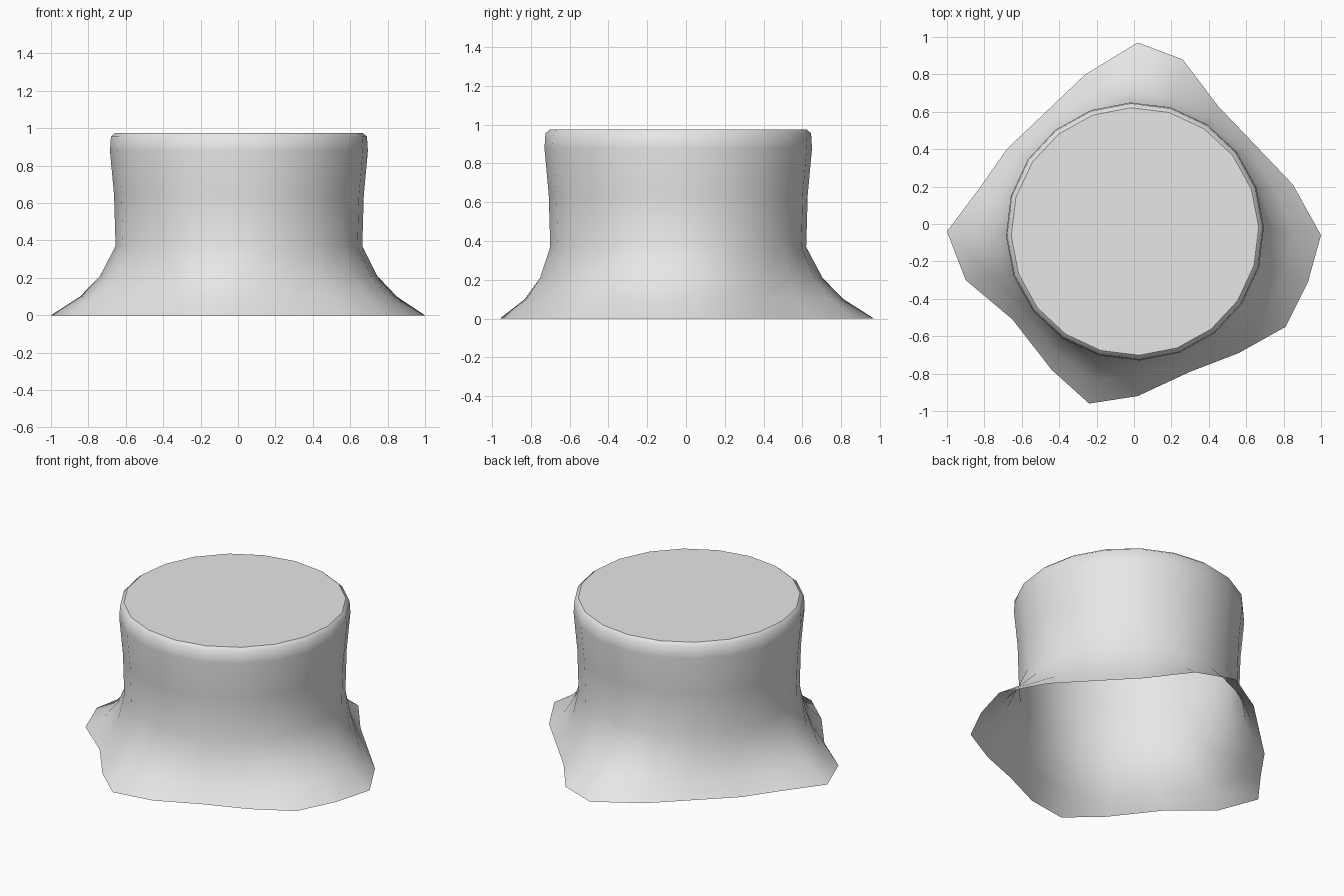
import bpy
import bmesh
from math import cos, sin, radians, pi
from mathutils import Vector

# Remove the default cube
default_cube = bpy.data.objects.get("Cube")
if default_cube:
    bpy.data.objects.remove(default_cube, do_unlink=True)


def make_material(name, value):
    material = bpy.data.materials.new(name)
    color = (value, value, value, 1)
    material.use_nodes = True
    material.diffuse_color = color
    shader = material.node_tree.nodes["Principled BSDF"]
    shader.inputs["Base Color"].default_value = color
    shader.inputs["Roughness"].default_value = 0.8
    return material


# Uneven outline of the spreading roots on the ground, clockwise from the left
root_outline = [
    (1, -.06), (.93, -.31), (.81, -.55), (.56, -.69), (.3, -.79),
    (.02, -.92), (-.24, -.96), (-.44, -.78), (-.65, -.51), (-.9, -.3),
    (-1, -.04), (-.82, .2), (-.68, .4), (-.47, .6), (-.26, .8),
    (.02, .97), (.26, .88), (.45, .63), (.66, .41), (.85, .21),
]
sides = len(root_outline)
trunk_center = Vector((.005, -.04))

# Trunk rings: height, trunk radius, share of the root outline
rings = [
    (0, .66, 1), (.1, .66, .55), (.21, .66, .24), (.37, .66, 0),
    (.64, .668, 0), (.88, .69, 0), (.955, .685, 0), (.975, .662, 0),
]


def ring_point(index, radius, spread):
    angle = radians(2) - 2 * pi * index / sides
    trunk = trunk_center + radius * Vector((cos(angle), sin(angle)))
    return trunk.lerp(Vector(root_outline[index]), spread)


def build_stump(material):
    bm = bmesh.new()
    loops = []
    for height, radius, spread in rings:
        loop = []
        for index in range(sides):
            point = ring_point(index, radius, spread)
            loop.append(bm.verts.new((point.x, point.y, height)))
        loops.append(loop)

    # Smooth bark wall, left open at the ground
    for lower, upper in zip(loops, loops[1:]):
        for index in range(sides):
            following = (index + 1) % sides
            wall = bm.faces.new((lower[following], lower[index],
                                 upper[index], upper[following]))
            wall.smooth = True

    # Flat cut top
    cap = bm.faces.new(list(reversed(loops[-1])))
    cap.smooth = False

    mesh = bpy.data.meshes.new("tree_stump")
    bm.to_mesh(mesh)
    bm.free()
    mesh.materials.append(material)
    stump = bpy.data.objects.new("tree_stump", mesh)
    bpy.context.collection.objects.link(stump)
    return stump


build_stump(make_material("light_grey", .8))
